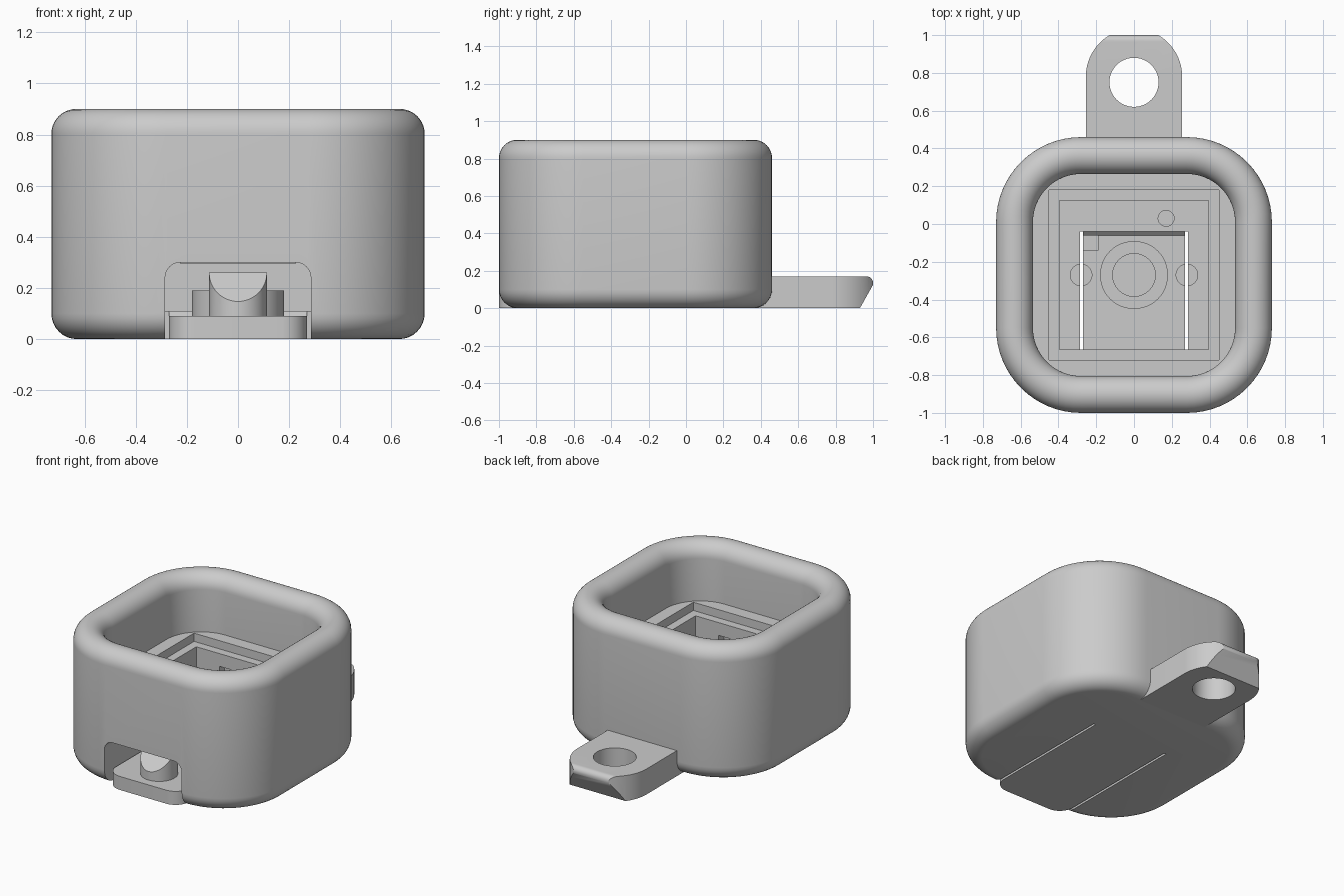
import bpy
import bmesh
from math import cos, sin, pi, radians

cube = bpy.data.objects.get("Cube")
if cube:
    bpy.data.objects.remove(cube, do_unlink=True)

grey = bpy.data.materials.new("plain grey")
grey.use_nodes = True
grey.diffuse_color = (0.6, 0.6, 0.6, 1)
grey.node_tree.nodes["Principled BSDF"].inputs["Base Color"].default_value = (0.6, 0.6, 0.6, 1)

CY = -0.27      # middle of the body in y
CORNER = 0.28   # offset of the corner arc centres


def finish(name, bm):
    bmesh.ops.recalc_face_normals(bm, faces=bm.faces)
    mesh = bpy.data.meshes.new(name)
    bm.to_mesh(mesh)
    bm.free()
    mesh.materials.append(grey)
    obj = bpy.data.objects.new(name, mesh)
    bpy.context.collection.objects.link(obj)
    return obj


def prism(name, points, axis, lo, hi):
    """Extrude a flat outline along one axis."""
    place = {"x": lambda a, b, t: (t, a, b),
             "y": lambda a, b, t: (a, t, b),
             "z": lambda a, b, t: (a, b, t)}[axis]
    bm = bmesh.new()
    ends = [[bm.verts.new(place(a, b, t)) for a, b in points] for t in (lo, hi)]
    n = len(points)
    for end in ends:
        bm.faces.new(end)
    for i in range(n):
        j = (i + 1) % n
        bm.faces.new((ends[0][i], ends[0][j], ends[1][j], ends[1][i]))
    return finish(name, bm)


def arc(cx, cy, r, start, end, n):
    angles = [radians(start + (end - start) * i / n) for i in range(n + 1)]
    return [(cx + r * cos(a), cy + r * sin(a)) for a in angles]


def box(name, x0, x1, y0, y1, z0, z1):
    return prism(name, [(x0, y0), (x1, y0), (x1, y1), (x0, y1)], "z", z0, z1)


def cylinder(name, x, y, r, z0, z1):
    return prism(name, arc(x, y, r, 0, 360, 48)[:-1], "z", z0, z1)


def cut(obj, *cutters):
    bpy.context.view_layer.objects.active = obj
    for cutter in cutters:
        cutter.hide_render = True
        mod = obj.modifiers.new("cut", "BOOLEAN")
        mod.operation = "DIFFERENCE"
        mod.solver = "EXACT"
        mod.object = cutter
        bpy.ops.object.modifier_apply(modifier=mod.name)
        bpy.data.objects.remove(cutter, do_unlink=True)


def pin_holes():
    """Shallow sockets in the floor and tongue."""
    return [cylinder("pin_left", 0.28, CY, 0.057, 0.05, 0.15),
            cylinder("pin_right", -0.28, CY, 0.057, 0.05, 0.15),
            box("pin_pocket", -0.275, -0.19, -0.14, -0.06, 0.05, 0.15)]


# Body: rounded-square shell swept through a wall profile (corner radius, z)
profile = arc(0.35, 0.1, 0.1, -90, 0, 8)
profile += arc(0.3525, 0.8025, 0.0975, 0, 180, 20)
profile.append((0.255, 0.52))
bm = bmesh.new()
rings = []
for r, z in profile:
    outline = []
    for k, (sx, sy) in enumerate([(1, 1), (-1, 1), (-1, -1), (1, -1)]):
        outline += arc(sx * CORNER, CY + sy * CORNER, r, 90 * k, 90 * k + 90, 16)
    rings.append([bm.verts.new((x, y, z)) for x, y in outline])
bm.faces.new(rings[0])
bm.faces.new(rings[-1])
for low, high in zip(rings, rings[1:]):
    for i in range(len(low)):
        j = (i + 1) % len(low)
        bm.faces.new((low[i], low[j], high[j], high[i]))
body = finish("body", bm)

# Stepped square socket, clip notches, front tunnel with slots
tunnel = [(-0.285, -0.1), (0.285, -0.1)]
tunnel += arc(0.225, 0.24, 0.06, 0, 90, 8) + arc(-0.225, 0.24, 0.06, 90, 180, 8)
cut(body,
    box("step", -0.45, 0.45, CY - 0.45, CY + 0.45, 0.465, 0.65),
    box("socket", -0.395, 0.395, CY - 0.395, CY + 0.395, 0.11, 0.7),
    box("clip_notches", -0.225, 0.225, CY - 0.45, CY + 0.45, 0.295, 0.38),
    prism("tunnel", tunnel, "y", -1.1, -0.04),
    cylinder("small_hole", 0.17, 0.03, 0.042, 0.05, 0.15),
    *pin_holes())

# Flexible tongue with rounded front corners
front = arc(-0.17, -0.9, 0.1, 180, 270, 10) + arc(0.17, -0.9, 0.1, 270, 360, 10)
tongue = prism("tongue", front + [(0.27, -0.04), (-0.27, -0.04)], "z", 0, 0.09)
cut(tongue, *pin_holes())
ramp = prism("tongue_ramp", [(-0.062, 0.089), (-0.04, 0.11), (-0.04, 0.089)], "x", -0.27, 0.27)

# Round boss on the tongue
boss = cylinder("boss", 0, CY, 0.18, 0.05, 0.19)
cut(boss, cylinder("boss_hole", 0, CY, 0.113, 0.09, 0.3))

# Catch with a sloped front half
HY = -0.83
catch = cylinder("catch", 0, HY, 0.113, 0.05, 0.26)
cut(catch, prism("slope", [(HY, 0.26), (HY + 0.0, 0.4), (HY - 0.3, 0.4), (HY - 0.3, -0.04)],
                 "x", -0.3, 0.3))

# Lug with ring hole, undercut tip and eased top edge
lug = prism("lug", [(-0.255, 0.36), (0.255, 0.36)] + arc(0, 0.78, 0.255, 0, 180, 40),
            "z", 0, 0.17)
tip = [(0.87, -0.1), (0.93, 0), (1.0, 0.125)]
tip += arc(0.965, 0.135, 0.035, 0, 90, 6) + [(0.965, 0.3), (1.2, 0.3), (1.2, -0.1)]
cut(lug,
    prism("tip", tip, "x", -0.4, 0.4),
    cylinder("ring_hole", 0, 0.75, 0.13, -0.1, 0.3))

# Smooth curved walls, keep sharp edges
for obj in (body, tongue, ramp, boss, catch, lug):
    bpy.ops.object.select_all(action="DESELECT")
    obj.select_set(True)
    bpy.context.view_layer.objects.active = obj
    bpy.ops.object.shade_smooth_by_angle(angle=radians(30))
